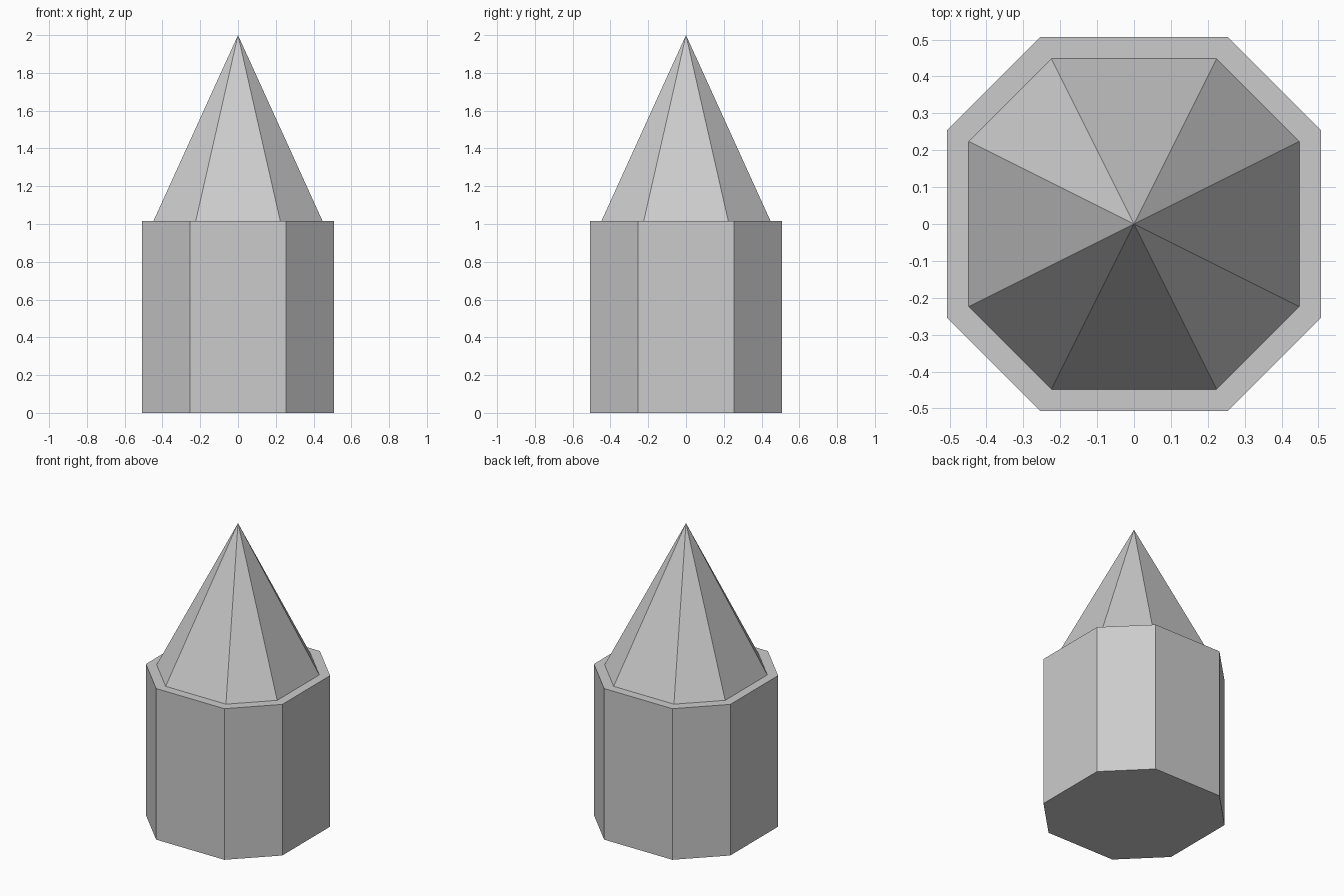
import bpy
import bmesh

if "Cube" in bpy.data.objects:
    bpy.data.objects.remove(bpy.data.objects["Cube"])

BODY_R, SPIRE_R = 0.507, 0.448
BODY_TOP, APEX = 1.015, 2.0


def octagon(bm, r, z):
    """Ring of eight corners: a square of half-width r with corners cut at r/2."""
    h = r / 2
    pts = [(h, -r), (r, -h), (r, h), (h, r), (-h, r), (-r, h), (-r, -h), (-h, -r)]
    return [bm.verts.new((x, y, z)) for x, y in pts]


def sides(bm, low, high):
    for i in range(8):
        j = (i + 1) % 8
        if len(high) == 1:
            bm.faces.new((low[i], low[j], high[0]))
        else:
            bm.faces.new((low[i], low[j], high[j], high[i]))


def finish(bm, name):
    bmesh.ops.recalc_face_normals(bm, faces=bm.faces)
    mesh = bpy.data.meshes.new(name)
    bm.to_mesh(mesh)
    bm.free()
    bpy.context.collection.objects.link(bpy.data.objects.new(name, mesh))


# Octagonal tower body, closed top and bottom
bm = bmesh.new()
low, high = octagon(bm, BODY_R, 0), octagon(bm, BODY_R, BODY_TOP)
sides(bm, low, high)
bm.faces.new(low[::-1])
bm.faces.new(high)
finish(bm, "tower_body")

# Eight-sided spire, set in from the body edge; its base rests on the body
bm = bmesh.new()
sides(bm, octagon(bm, SPIRE_R, BODY_TOP), [bm.verts.new((0, 0, APEX))])
finish(bm, "spire")
